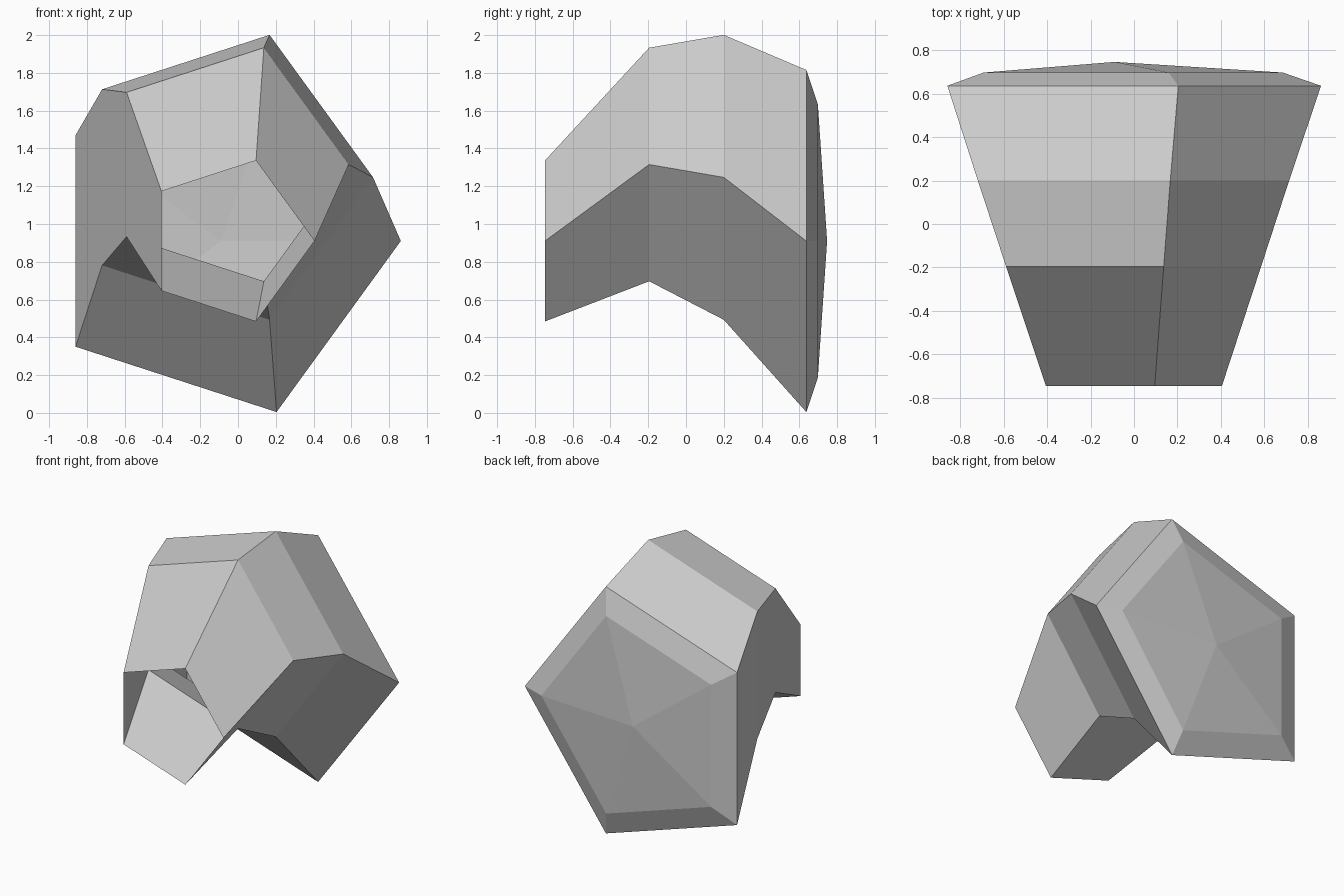
import bpy, bmesh, math

cube = bpy.data.objects.get("Cube")
if cube:
    bpy.data.objects.remove(cube)

# Single grey material
grey = bpy.data.materials.new("plain grey")
grey.use_nodes = True
colour = (0.6, 0.6, 0.6, 1)
grey.diffuse_color = colour
grey.node_tree.nodes["Principled BSDF"].inputs["Base Color"].default_value = colour

SIDES = 5
# Pentagonal sections from the open mouth to the domed end: centre x, y, centre z, radius
SECTIONS = [
    (-0.043, -0.747, 0.91, 0.448),
    (-0.064, -0.195, 1.315, 0.65),
    (-0.078, 0.2, 1.247, 0.793),
    (-0.09, 0.637, 0.91, 0.952),
    (-0.076, 0.698, 0.91, 0.762),
]


def ring(bm, cx, y, cz, radius):
    angles = [math.tau * i / SIDES for i in range(SIDES)]
    return [bm.verts.new((cx + radius * math.cos(a), y, cz + radius * math.sin(a)))
            for a in angles]


# Arched tube wall, bevelled rim and shallow domed end in one open shell
bm = bmesh.new()
rings = [ring(bm, *section) for section in SECTIONS]
for near, far in zip(rings, rings[1:]):
    for i in range(SIDES):
        j = (i + 1) % SIDES
        bm.faces.new((near[i], near[j], far[j], far[i]))
apex = bm.verts.new((-0.09, 0.747, 0.91))
for i in range(SIDES):
    bm.faces.new((rings[-1][i], rings[-1][(i + 1) % SIDES], apex))

# Outward facing normals
bm.normal_update()
if bm.faces[:][-1].normal.y < 0:
    bmesh.ops.reverse_faces(bm, faces=bm.faces[:])

mesh = bpy.data.meshes.new("arched_tube")
bm.to_mesh(mesh)
bm.free()
mesh.materials.append(grey)
bpy.context.collection.objects.link(bpy.data.objects.new("arched_tube", mesh))
